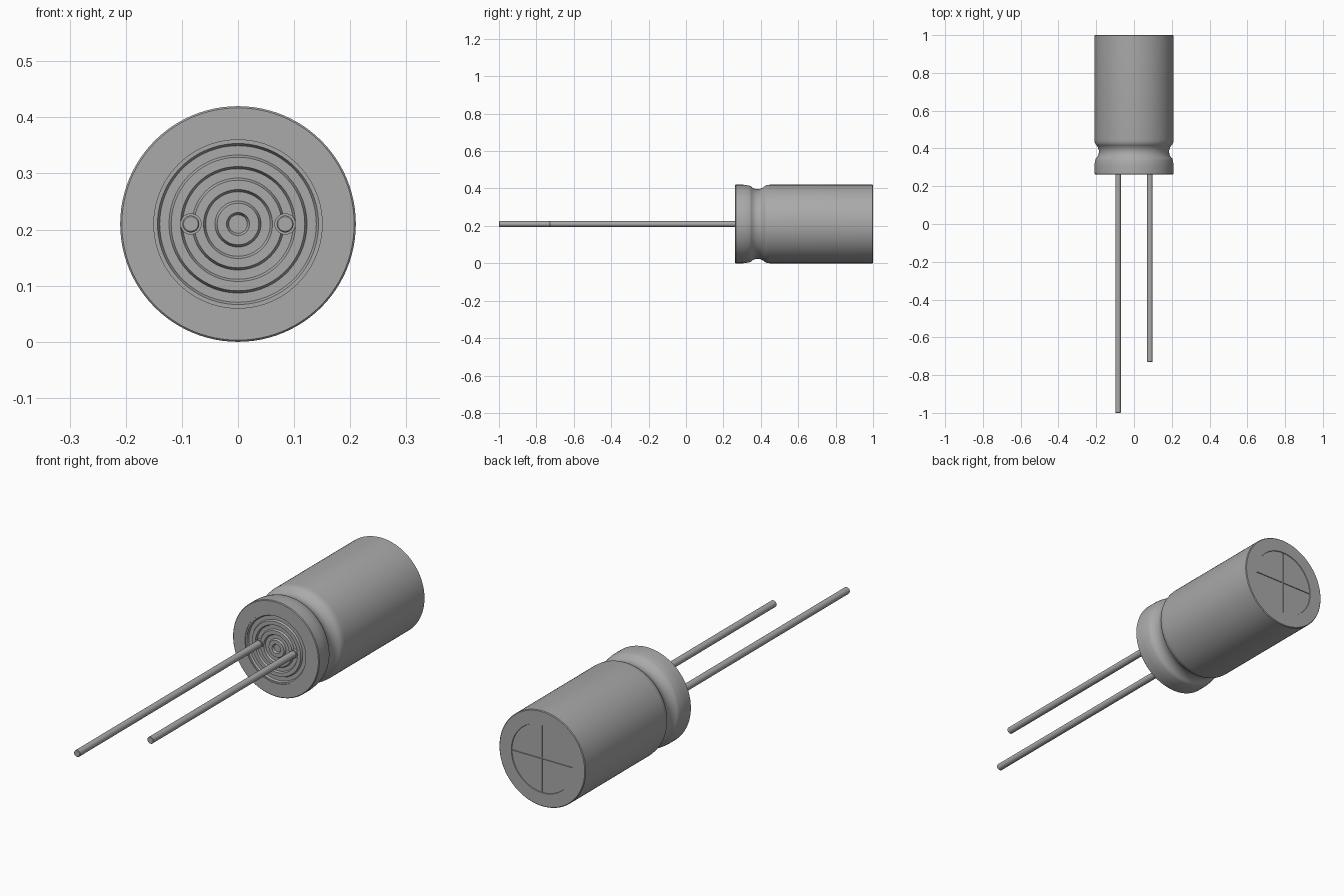
import bpy, bmesh, math
from mathutils import Matrix

cube = bpy.data.objects.get("Cube")
if cube:
    bpy.data.objects.remove(cube, do_unlink=True)

R = 0.21          # can radius, also the height of the axis
FRONT, BACK = 0.263, 1.0

grey = bpy.data.materials.new("plain grey")
grey.use_nodes = True
grey.diffuse_color = (0.4, 0.4, 0.4, 1)
grey.node_tree.nodes["Principled BSDF"].inputs["Base Color"].default_value = grey.diffuse_color


def finish(name, bm, smooth=True):
    bmesh.ops.recalc_face_normals(bm, faces=bm.faces)
    mesh = bpy.data.meshes.new(name)
    bm.to_mesh(mesh)
    bm.free()
    obj = bpy.data.objects.new(name, mesh)
    bpy.context.collection.objects.link(obj)
    mesh.materials.append(grey)
    if smooth:
        shade(obj)
    return obj


def shade(obj):
    bpy.ops.object.select_all(action='DESELECT')
    bpy.context.view_layer.objects.active = obj
    obj.select_set(True)
    bpy.ops.object.shade_smooth_by_angle(angle=math.radians(30))


def lathe(name, profile, x=0, sides=96, smooth=True):
    """Spin (radius, y) points around a line along y at height R."""
    bm = bmesh.new()
    verts = [bm.verts.new((r, y, 0)) for r, y in profile]
    edges = [bm.edges.new(pair) for pair in zip(verts, verts[1:])]
    bmesh.ops.spin(bm, geom=verts + edges, cent=(0, 0, 0), axis=(0, 1, 0),
                   angle=math.tau, steps=sides)
    bmesh.ops.remove_doubles(bm, verts=bm.verts, dist=0.00005)
    bmesh.ops.translate(bm, verts=bm.verts, vec=(x, 0, R))
    return finish(name, bm, smooth)


# Can: flat front rim, crimped neck, straight wall, shallow recess in the end
neck_y, neck_r, bend = 0.383, 0.186, 0.05
crimp = [(neck_r + bend * (1 - math.cos(a)), neck_y + bend * math.sin(a))
         for a in [math.radians(d) for d in range(-48, 49, 8)]]
profile = [(0, 0.285), (0.15, 0.285), (0.15, FRONT), (R - 0.003, FRONT),
           (R, FRONT + 0.003), (R, 0.305), (0.2085, 0.32), (0.205, 0.338)]
profile += crimp + [(0.206, 0.427), (0.2085, 0.435), (R, 0.447), (R, BACK - 0.003),
                    (R - 0.003, BACK), (0.15, BACK), (0.149, BACK - 0.003),
                    (0, BACK - 0.003)]
can = lathe("can", profile, smooth=False)

# Vent cross scored into the end of the can
for size in ((0.29, 0.02, 0.005), (0.005, 0.02, 0.29)):
    bm = bmesh.new()
    bmesh.ops.create_cube(bm, size=1, matrix=Matrix.Translation((0, BACK + 0.003, R))
                          @ Matrix.Diagonal((*size, 1)))
    cutter = finish("vent_cutter", bm, smooth=False)
    cutter.hide_render = True
    bpy.context.view_layer.objects.active = can
    cut = can.modifiers.new("vent", 'BOOLEAN')
    cut.operation, cut.solver, cut.object = 'DIFFERENCE', 'EXACT', cutter
    bpy.ops.object.modifier_apply(modifier=cut.name)
    bpy.data.objects.remove(cutter, do_unlink=True)
shade(can)

# Rubber seal: concentric stepped rings, alternately low and high
high, low = FRONT + 0.003, FRONT + 0.011
rings = [(0, low)]
for i in range(7):
    r = 0.0185 + 0.0205 * i
    inner, outer = (low, high) if i % 2 == 0 else (high, low)
    rings += [(r - 0.002, inner), (r + 0.002, outer)]
rings += [(0.15, high), (0.15, 0.285)]
lathe("seal", rings)

# Leads, each with a small boss where it leaves the seal
for side, x, tip in (("right", -0.084, -1.0), ("left", 0.084, -0.73)):
    lathe(side + "_lead", [(0, tip), (0.013, tip), (0.015, tip + 0.002),
                           (0.015, 0.28), (0, 0.28)], x, 32)
    lathe(side + "_lead_boss", [(0, FRONT), (0.019, FRONT), (0.019, 0.28), (0, 0.28)], x, 32)
